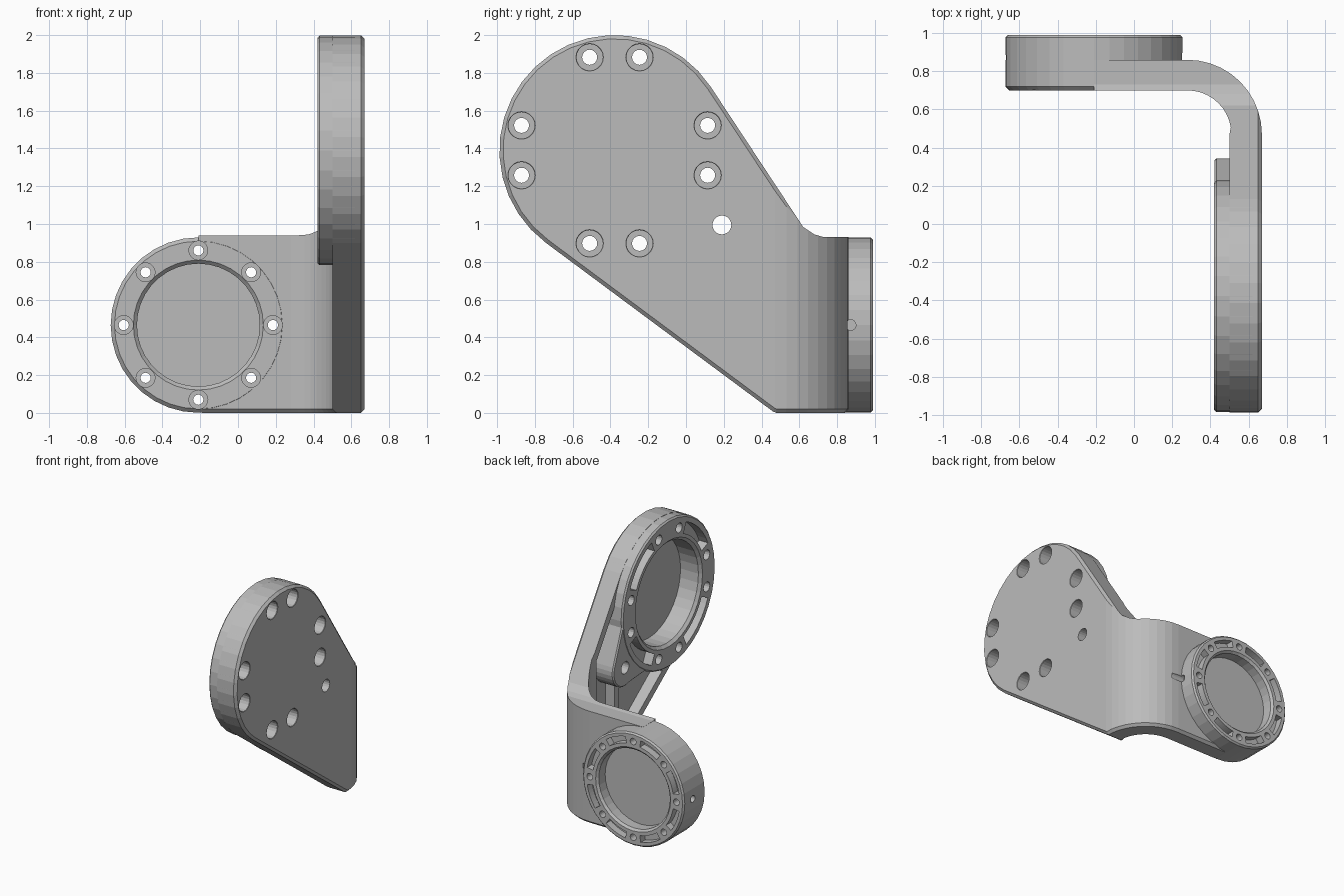
import bpy, bmesh, math

if "Cube" in bpy.data.objects:
    bpy.data.objects.remove(bpy.data.objects["Cube"], do_unlink=True)

grey = bpy.data.materials.new("machined_grey")
grey.use_nodes = True
grey.diffuse_color = (0.5, 0.5, 0.5, 1)
grey.node_tree.nodes["Principled BSDF"].inputs["Base Color"].default_value = (0.5, 0.5, 0.5, 1)

PLACE = {"x": lambda u, v, t: (t, u, v),
         "y": lambda u, v, t: (u, t, v),
         "z": lambda u, v, t: (u, v, t)}


def arc(c, r, a0, a1, n):
    return [(c[0] + r * math.cos(math.radians(a0 + (a1 - a0) * i / n)),
             c[1] + r * math.sin(math.radians(a0 + (a1 - a0) * i / n))) for i in range(n + 1)]


def circle(c, r, n=36):
    return arc(c, r, 0, 360, n)[:-1]


def slot(c, r0, r1, mid, half):
    return arc(c, r1, mid - half, mid + half, 8) + arc(c, r0, mid + half, mid - half, 8)


def inset(pts, d):
    """Mitred inset of a counter-clockwise outline."""
    out = []
    for i, (x, y) in enumerate(pts):
        normals = []
        for p, q in ((pts[i - 1], (x, y)), ((x, y), pts[(i + 1) % len(pts)])):
            dx, dy = q[0] - p[0], q[1] - p[1]
            k = math.hypot(dx, dy)
            normals.append((-dy / k, dx / k))
        (ax, ay), (bx, by) = normals
        s = d / max(0.2, 1 + ax * bx + ay * by)
        out.append((x + (ax + bx) * s, y + (ay + by) * s))
    return out


def prism(axis, pts, a, b, ca=0, cb=0):
    """Extrusion from a to b; ca and cb chamfer the ends (negative flares)."""
    loops = [(pts, a + abs(ca)), (pts, b - abs(cb))]
    if ca:
        loops.insert(0, (inset(pts, ca), a))
    if cb:
        loops.append((inset(pts, cb), b))
    return axis, loops


def build(name, *solids):
    bm = bmesh.new()
    for axis, loops in solids:
        rings = [[bm.verts.new(PLACE[axis](u, v, t)) for u, v in pts] for pts, t in loops]
        n = len(rings[0])
        for lo, hi in zip(rings, rings[1:]):
            for i in range(n):
                j = (i + 1) % n
                bm.faces.new((lo[i], lo[j], hi[j], hi[i]))
        bm.faces.new(rings[0][::-1])
        bm.faces.new(rings[-1])
    bmesh.ops.recalc_face_normals(bm, faces=bm.faces[:])
    mesh = bpy.data.meshes.new(name)
    bm.to_mesh(mesh)
    bm.free()
    mesh.materials.append(grey)
    ob = bpy.data.objects.new(name, mesh)
    bpy.context.collection.objects.link(ob)
    return ob


def combine(target, operation, *solids):
    tool = build("helper_" + operation.lower(), *solids)
    tool.hide_render = True
    mod = target.modifiers.new("combine", "BOOLEAN")
    mod.operation, mod.solver, mod.object = operation, "EXACT", tool
    bpy.context.view_layer.objects.active = target
    bpy.ops.object.modifier_apply(modifier=mod.name)
    bpy.data.objects.remove(tool, do_unlink=True)


BIG, SMALL, PIN, BEND = (-0.378, 1.39), (-0.21, 0.465), (0.19, 0.995), (0.28, 0.47)

# Bent plate, seen from above
elbow = ([(0.67, -1.05)] + arc(BEND, 0.39, 0, 90, 10) + [(-0.21, 0.86), (-0.21, 0.70)]
         + arc(BEND, 0.23, 90, 0, 10)[:-1] + [(0.50, 0.47), (0.50, -1.05)])
bracket = build("bent_bracket", prism("z", elbow, 0, 2.1, 0.02))

# Side outline: round head tapering down to the low back leg
side = (arc(BIG, 0.61, 33.5, 233.4, 20)
        + [(0.43, 0.03), (0.46, 0.008), (0.5, -0.01), (1.1, -0.01), (1.1, 0.93),
           (0.73, 0.93), (0.68, 0.945), (0.62, 0.985)])
combine(bracket, "INTERSECT", prism("x", side, -1, 0.6705, 0, 0.02))

# Weight-saving pocket with a stiffening rib
pocket = [(-0.4, 0.72), (0.38, 0.14), (0.43, 0.14), (0.45, 0.18), (0.45, 1.135),
          (0.1, 1.66), (-0.3, 1.2)]
combine(bracket, "DIFFERENCE", prism("x", pocket, 0.3, 0.59))
rib = [(0.15, 0.25), (0.21, 0.2), (0.21, 0.9), (0.15, 0.9)]
combine(bracket, "UNION", prism("x", rib, 0.505, 0.62))

# Round housings and the pin tab
combine(bracket, "UNION", prism("x", circle(BIG, 0.608), 0.42, 0.62, 0.012))
tab = arc(PIN, 0.155, -110, 20, 10) + [(0.2, 1.40), (-0.15, 0.87)]
combine(bracket, "UNION", prism("x", tab, 0.423, 0.62, 0.01))
combine(bracket, "UNION", prism("y", circle(SMALL, 0.464), 0.699, 0.99, 0.02, 0.012))

# Bolt circles
big_bolts = [(BIG[0] + 0.51 * math.cos(math.radians(q + s)),
              BIG[1] + 0.51 * math.sin(math.radians(q + s)))
             for q in range(0, 360, 90) for s in (-15, 15)]
small_bolts = [(SMALL[0] + 0.395 * math.cos(math.radians(q)),
                SMALL[1] + 0.395 * math.sin(math.radians(q))) for q in range(0, 360, 45)]

# Bores, arc slots and counterbores
combine(bracket, "DIFFERENCE",
        prism("x", circle(BIG, 0.415), 0.417, 0.605, -0.025),
        *[prism("x", slot(BIG, 0.465, 0.555, q, 21), 0.35, 0.50) for q in range(45, 360, 90)])
combine(bracket, "DIFFERENCE",
        prism("y", circle(SMALL, 0.325), 0.696, 0.80, -0.022),
        prism("y", circle(SMALL, 0.325), 0.89, 0.993, 0, -0.02),
        *[prism("y", slot(SMALL, 0.37, 0.425, q + 22.5, 13), 0.93, 1.05)
          for q in range(0, 360, 45)])
combine(bracket, "DIFFERENCE",
        *[prism("x", circle(p, 0.07, 20), 0.55, 0.673, 0, -0.006) for p in big_bolts],
        *[prism("y", circle(p, 0.05, 20), 0.65, 0.79) for p in small_bolts])

# Through holes
combine(bracket, "DIFFERENCE",
        *[prism("x", circle(p, 0.04, 16), 0.3, 0.75) for p in big_bolts],
        prism("x", circle(PIN, 0.05, 20), 0.3, 0.75),
        *[prism("y", circle(p, 0.027, 16), 0.6, 1.1) for p in small_bolts])

# Set-screw holes on both sides of the small housing
combine(bracket, "DIFFERENCE",
        prism("x", circle((0.872, 0.465), 0.028, 16), -0.75, -0.58),
        prism("x", circle((0.872, 0.465), 0.028, 16), 0.22, 0.34))
